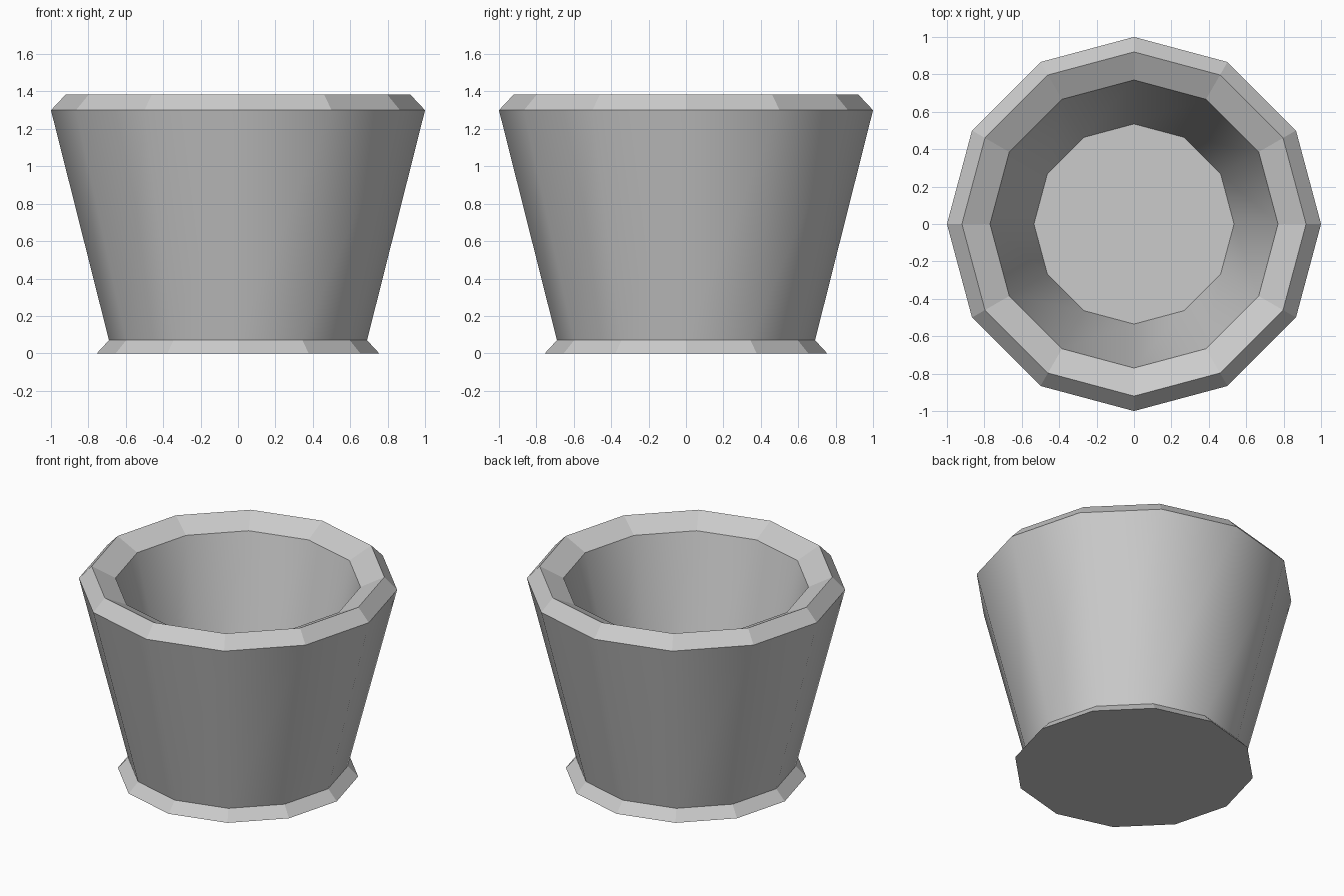
import bpy, bmesh
from math import cos, sin, pi

if "Cube" in bpy.data.objects:
    bpy.data.objects.remove(bpy.data.objects["Cube"])

SIDES = 12

# Profile as (radius, height), from the base up over the rim and down to the inner floor
PROFILE = [(0.755, 0.0), (0.69, 0.07), (1.0, 1.30), (0.92, 1.385),
           (0.77, 1.31), (0.535, 0.34)]
SMOOTH_BANDS = {1, 4}  # outer wall and inner wall

bm = bmesh.new()
rings = [[bm.verts.new((r * cos(2 * pi * i / SIDES), r * sin(2 * pi * i / SIDES), z))
          for i in range(SIDES)] for r, z in PROFILE]

# Walls, foot flare and rim bevels
for k, (low, high) in enumerate(zip(rings, rings[1:])):
    for i in range(SIDES):
        j = (i + 1) % SIDES
        face = bm.faces.new((low[i], low[j], high[j], high[i]))
        face.smooth = k in SMOOTH_BANDS

# Underside and inner floor
bm.faces.new(rings[0][::-1])
bm.faces.new(rings[-1])

mesh = bpy.data.meshes.new("plant_pot")
bm.to_mesh(mesh)
bm.free()
pot = bpy.data.objects.new("plant_pot", mesh)
bpy.context.collection.objects.link(pot)
